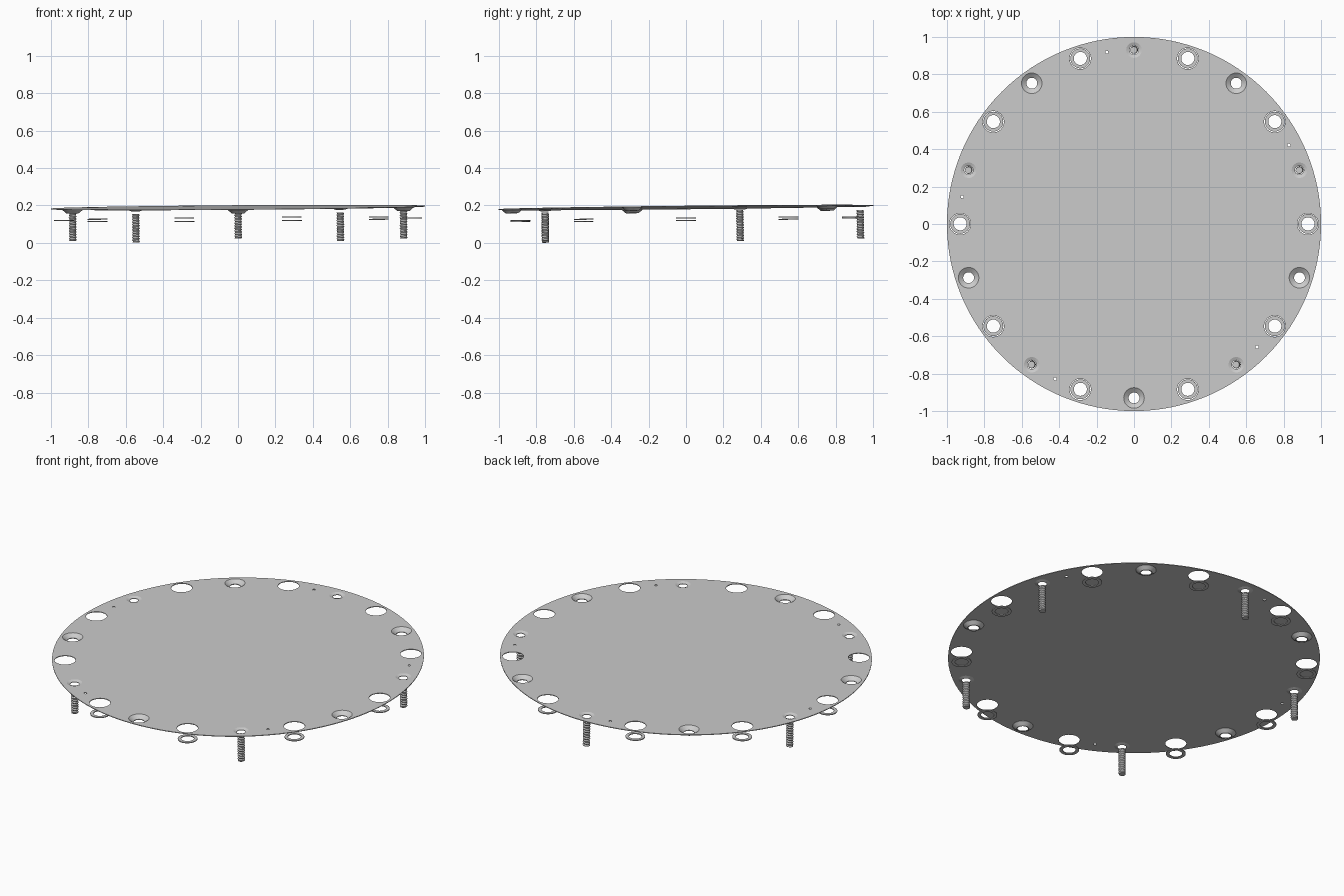
import bpy, bmesh, math
from mathutils import Matrix, Vector

cube = bpy.data.objects.get("Cube")
if cube:
    bpy.data.objects.remove(cube)


def material(name, value):
    m = bpy.data.materials.new(name)
    m.use_nodes = True
    m.diffuse_color = (value, value, value, 1)
    m.node_tree.nodes["Principled BSDF"].inputs["Base Color"].default_value = (value, value, value, 1)
    return m


grey = material("plain grey", 0.6)

# The whole assembly leans slightly towards the front right
normal = Vector((-0.0075, -0.0105, 1)).normalized()
TILT = Matrix.Translation((0, 0, 0.191)) @ Vector((0, 0, 1)).rotation_difference(normal).to_matrix().to_4x4()
BOLT_RADIUS = 0.93


def around(angle):
    a = math.radians(angle)
    return Vector((BOLT_RADIUS * math.cos(a), BOLT_RADIUS * math.sin(a), 0))


def finish(obj, angle=40):
    obj.data.materials.clear()
    obj.data.materials.append(grey)
    bpy.ops.object.select_all(action="DESELECT")
    obj.select_set(True)
    bpy.context.view_layer.objects.active = obj
    bpy.ops.object.shade_smooth_by_angle(angle=math.radians(angle))


def mesh_object(name, bm, centre):
    bmesh.ops.recalc_face_normals(bm, faces=bm.faces)
    mesh = bpy.data.meshes.new(name)
    bm.to_mesh(mesh)
    bm.free()
    obj = bpy.data.objects.new(name, mesh)
    bpy.context.collection.objects.link(obj)
    obj.matrix_world = TILT @ Matrix.Translation(centre)
    finish(obj)


def lathe(name, centre, profile, sides=32):
    """Spin a closed (radius, height) profile into a ring."""
    bm = bmesh.new()
    loops = [[bm.verts.new((r * math.cos(math.tau * i / sides), r * math.sin(math.tau * i / sides), z))
              for i in range(sides)] for r, z in profile]
    for k, lower in enumerate(loops):
        upper = loops[(k + 1) % len(loops)]
        for i in range(sides):
            j = (i + 1) % sides
            bm.faces.new((lower[i], lower[j], upper[j], upper[i]))
    mesh_object(name, bm, centre)


def threaded_stud(name, centre, top, bottom, turns=11, sides=12, steps=66):
    """Round stud whose radius follows a helix."""
    bm = bmesh.new()
    loops = []
    for k in range(steps + 1):
        loop = []
        for i in range(sides):
            phase = (i / sides + turns * k / steps) % 1
            r = 0.016 + 0.005 * (1 - abs(2 * phase - 1))
            a = math.tau * i / sides
            loop.append(bm.verts.new((r * math.cos(a), r * math.sin(a), bottom + (top - bottom) * k / steps)))
        loops.append(loop)
    for lower, upper in zip(loops, loops[1:]):
        for i in range(sides):
            j = (i + 1) % sides
            bm.faces.new((lower[i], lower[j], upper[j], upper[i]))
    bm.faces.new(loops[0])
    bm.faces.new(loops[-1])
    mesh_object(name, bm, centre)


screw_angles = [18 + 72 * i for i in range(5)]
dimple_angles = [54 + 72 * i for i in range(5)]
washer_angles = [36 * i for i in range(10)]
pin_angles = [a + 9 for a in screw_angles]

# Round cover plate with all of its holes
curve = bpy.data.curves.new("cover_plate", "CURVE")
curve.dimensions = "2D"
curve.fill_mode = "BOTH"
curve.extrude = 0.002


def circle(centre, radius, sides):
    spline = curve.splines.new("POLY")
    spline.points.add(sides - 1)
    for i, p in enumerate(spline.points):
        a = math.tau * i / sides
        p.co = (centre.x + radius * math.cos(a), centre.y + radius * math.sin(a), 0, 1)
    spline.use_cyclic_u = True


circle(Vector((0, 0, 0)), 1, 128)
for angles, radius, sides in ((screw_angles, 0.042, 16), (dimple_angles, 0.055, 32),
                              (washer_angles, 0.057, 32), (pin_angles, 0.008, 12)):
    for angle in angles:
        circle(around(angle), radius, sides)
plate = bpy.data.objects.new("cover_plate", curve)
bpy.context.collection.objects.link(plate)
plate.matrix_world = TILT @ Matrix.Translation((0, 0, -0.002))
bpy.ops.object.select_all(action="DESELECT")
plate.select_set(True)
bpy.context.view_layer.objects.active = plate
bpy.ops.object.convert(target="MESH")
finish(bpy.context.view_layer.objects.active)

# Deep countersunk cups
for n, angle in enumerate(dimple_angles, 1):
    lathe(f"countersunk_cup_{n}", around(angle),
          [(0.055, 0), (0.029, -0.019), (0.029, -0.023), (0.034, -0.023), (0.055, -0.005)])

# Shallow screw seats with threaded studs below them
for n, angle in enumerate(screw_angles, 1):
    lathe(f"screw_seat_{n}", around(angle),
          [(0.042, 0), (0.024, -0.007), (0.024, -0.01), (0.042, -0.004)], 16)
    threaded_stud(f"threaded_stud_{n}", around(angle), -0.025, -0.178)

# Loose washers floating under the open holes
for n, angle in enumerate(washer_angles, 1):
    lathe(f"washer_{n}", around(angle),
          [(0.053, -0.062), (0.035, -0.062), (0.035, -0.067), (0.053, -0.067)])
